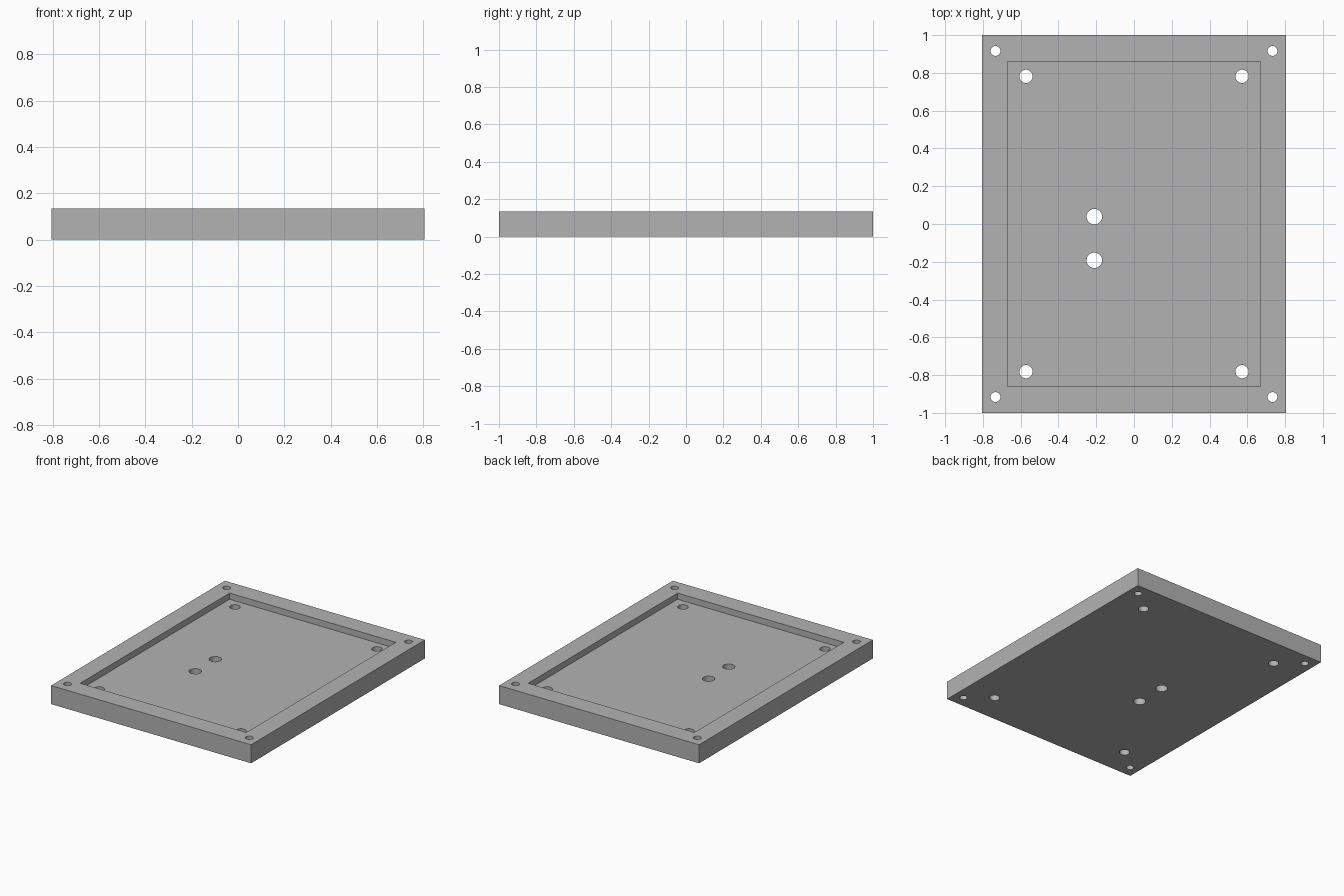
import bpy

# Remove the default cube
if "Cube" in bpy.data.objects:
    bpy.data.objects.remove(bpy.data.objects["Cube"], do_unlink=True)

HALF_X, HALF_Y, HEIGHT = 0.806, 1.0, 0.135
FLOOR = 0.09

# Single grey material
grey = bpy.data.materials.new("plain grey")
grey.use_nodes = True
colour = (0.45, 0.45, 0.45, 1)
grey.diffuse_color = colour
grey.node_tree.nodes["Principled BSDF"].inputs["Base Color"].default_value = colour


def box(name, half_x, half_y, z0, z1):
    bpy.ops.mesh.primitive_cube_add(size=1, location=(0, 0, (z0 + z1) / 2))
    ob = bpy.context.object
    ob.name = name
    ob.scale = (2 * half_x, 2 * half_y, z1 - z0)
    bpy.ops.object.transform_apply(location=True, rotation=False, scale=True)
    ob.data.materials.append(grey)
    return ob


def drill(name, x, y, radius):
    bpy.ops.mesh.primitive_cylinder_add(vertices=48, radius=radius, depth=1, location=(x, y, 0))
    ob = bpy.context.object
    ob.name = name
    ob.data.materials.append(grey)
    return ob


tray = box("tray", HALF_X, HALF_Y, 0, HEIGHT)

# Shallow pocket in the top
cutters = [box("pocket_cutter", 0.67, 0.86, FLOOR, HEIGHT + 0.2)]

# Screw holes in the rim and mounting holes in the floor, at each corner
for sx in (-1, 1):
    for sy in (-1, 1):
        cutters.append(drill("rim_hole_cutter", sx * 0.733, sy * 0.916, 0.026))
        cutters.append(drill("floor_hole_cutter", sx * 0.572, sy * 0.782, 0.035))

# Pair of larger cable holes
for y in (0.039, -0.192):
    cutters.append(drill("cable_hole_cutter", -0.21, y, 0.041))

# Cut everything from the tray, then discard the cutters
bpy.context.view_layer.objects.active = tray
for cutter in cutters:
    mod = tray.modifiers.new("cut", "BOOLEAN")
    mod.operation = "DIFFERENCE"
    mod.solver = "EXACT"
    mod.object = cutter
    bpy.ops.object.modifier_apply(modifier=mod.name)
    bpy.data.objects.remove(cutter, do_unlink=True)

bpy.ops.object.select_all(action="DESELECT")
tray.select_set(True)
bpy.ops.object.shade_smooth_by_angle()
